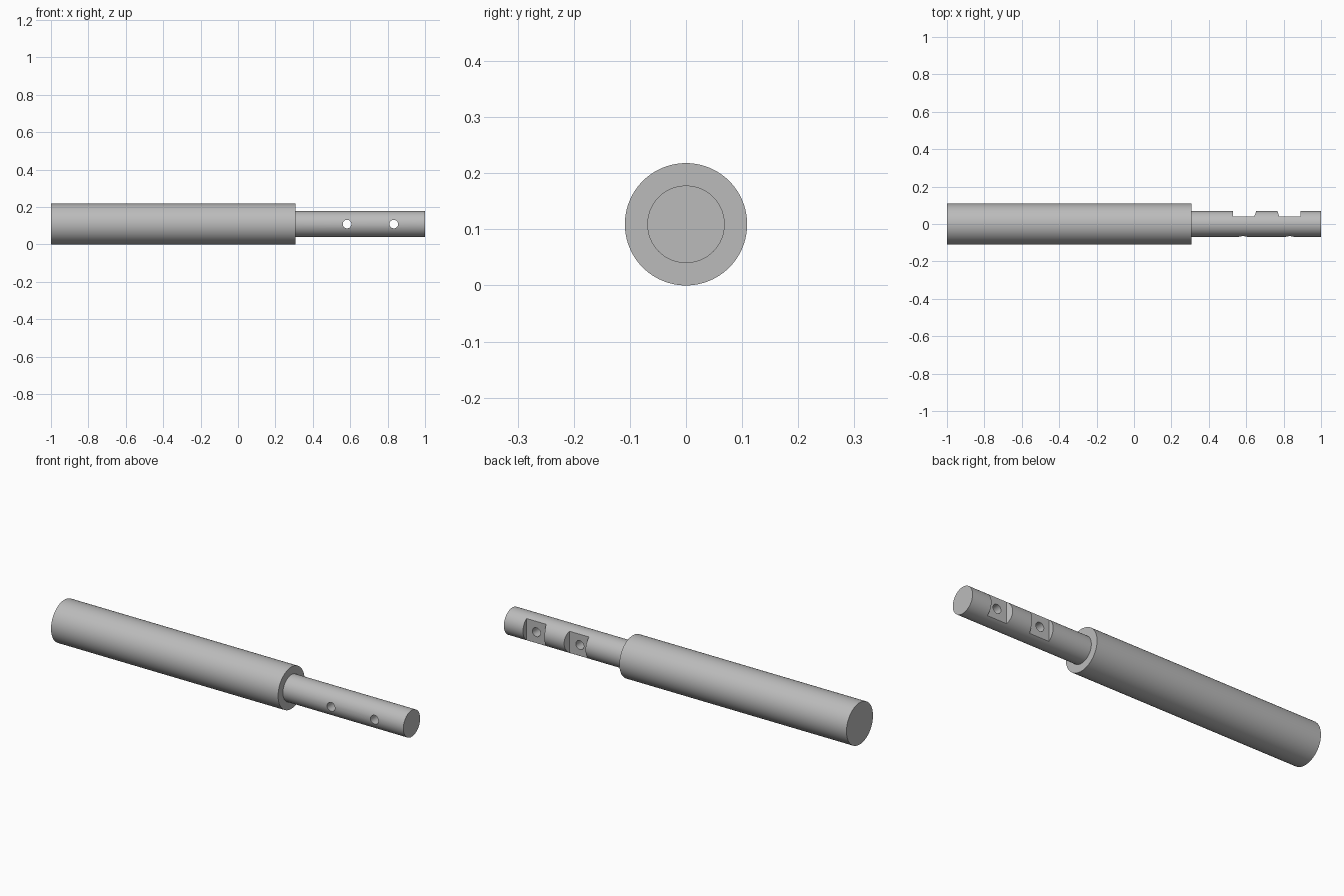
import bpy, bmesh, math
from mathutils import Matrix

cube = bpy.data.objects.get("Cube")
if cube:
    bpy.data.objects.remove(cube, do_unlink=True)

AXIS_Z = 0.109      # height of the common axis
STEP_X = 0.307      # where the thick body meets the thin shaft

steel = bpy.data.materials.new("grey steel")
steel.use_nodes = True
steel.diffuse_color = (0.5, 0.5, 0.5, 1)
steel.node_tree.nodes["Principled BSDF"].inputs["Base Color"].default_value = (0.5, 0.5, 0.5, 1)


def make_object(name, bm):
    bmesh.ops.recalc_face_normals(bm, faces=bm.faces)
    mesh = bpy.data.meshes.new(name)
    bm.to_mesh(mesh)
    bm.free()
    mesh.materials.append(steel)
    obj = bpy.data.objects.new(name, mesh)
    bpy.context.collection.objects.link(obj)
    return obj


def rod(name, radius, length, centre, axis, sides=96):
    """Capped cylinder along the X or Y axis."""
    bm = bmesh.new()
    turn = Matrix.Rotation(math.pi / 2, 4, "Y" if axis == "X" else "X")
    bmesh.ops.create_cone(bm, cap_ends=True, segments=sides, radius1=radius,
                          radius2=radius, depth=length,
                          matrix=Matrix.Translation(centre) @ turn)
    return make_object(name, bm)


def prism(name, outline):
    """Plan outline extruded through the full height of the shaft."""
    bm = bmesh.new()
    face = bm.faces.new([bm.verts.new((x, y, -0.1)) for x, y in outline])
    top = bmesh.ops.extrude_face_region(bm, geom=[face])["geom"]
    bmesh.ops.translate(bm, vec=(0, 0, 0.5),
                        verts=[v for v in top if isinstance(v, bmesh.types.BMVert)])
    return make_object(name, bm)


def activate(obj):
    bpy.ops.object.select_all(action="DESELECT")
    obj.select_set(True)
    bpy.context.view_layer.objects.active = obj


def cut(target, cutter):
    cutter.hide_render = True
    mod = target.modifiers.new("cut", "BOOLEAN")
    mod.operation = "DIFFERENCE"
    mod.solver = "EXACT"
    mod.object = cutter
    activate(target)
    bpy.ops.object.modifier_apply(modifier=mod.name)
    bpy.data.objects.remove(cutter, do_unlink=True)


# Thick body and thin shaft
body = rod("body", 0.109, 1 + STEP_X, ((STEP_X - 1) / 2, 0, AXIS_Z), "X")
shaft = rod("shaft", 0.069, 1 - STEP_X, ((STEP_X + 1) / 2, 0, AXIS_Z), "X")

# Two mirrored seats on the back, each with one upright and one sloping wall,
# and a cross hole drilled right through the shaft
for wall, side, hole_x in ((0.53, 1, 0.583), (0.89, -1, 0.833)):
    outline = [(wall, 0.04), (wall + side * 0.113, 0.04),
               (wall + side * 0.135, 0.1), (wall, 0.1)]
    cut(shaft, prism("seat_cutter", outline))
    cut(shaft, rod("hole_cutter", 0.023, 0.4, (hole_x, 0, AXIS_Z), "Y", 32))

# Smooth round surfaces with crisp edges
for part in (body, shaft):
    activate(part)
    bpy.ops.object.shade_smooth_by_angle(angle=math.radians(30))
